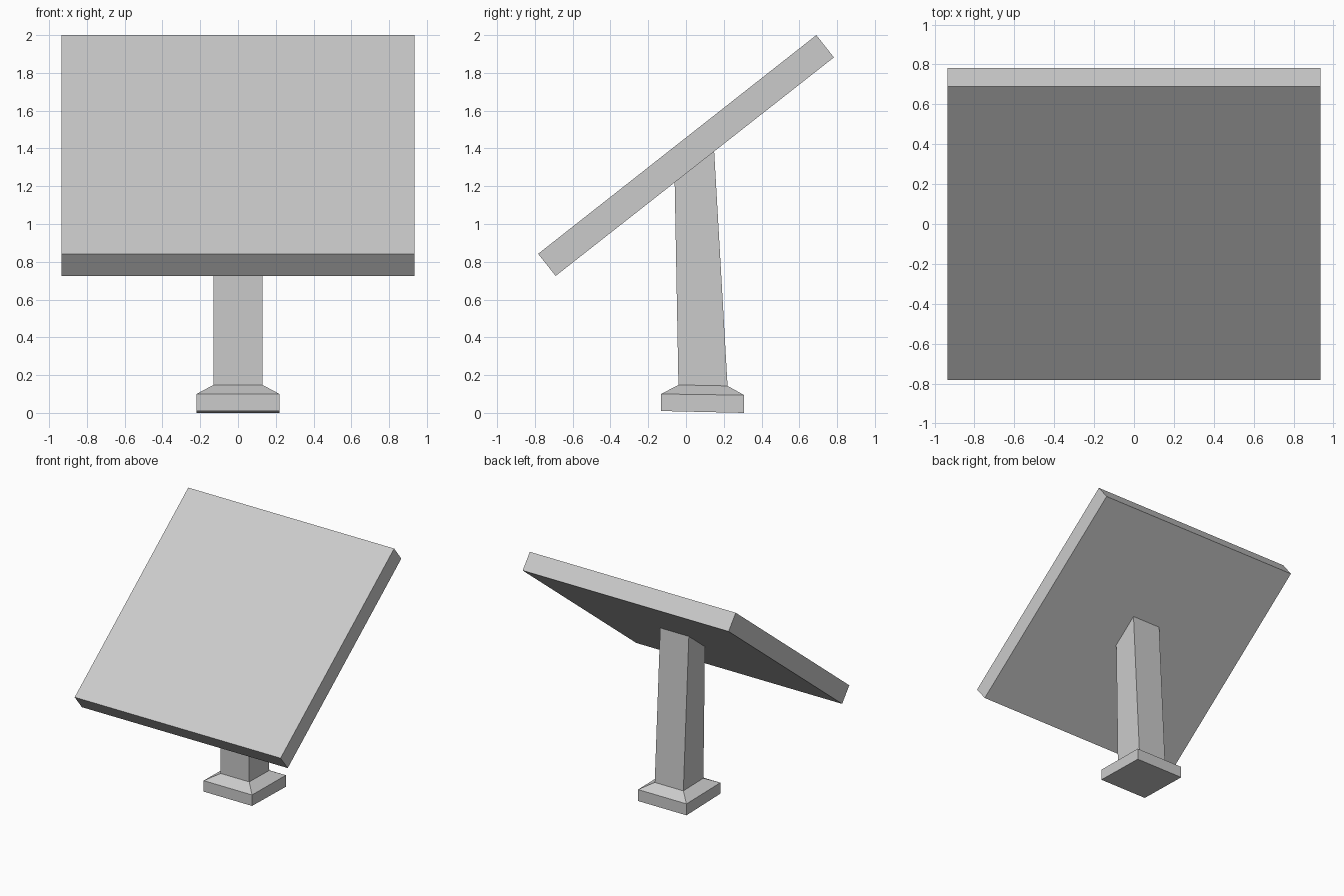
import bpy
import bmesh

cube = bpy.data.objects.get("Cube")
if cube:
    bpy.data.objects.remove(cube, do_unlink=True)

# Single flat grey
grey = bpy.data.materials.new("light_grey")
grey.use_nodes = True
colour = (0.6, 0.6, 0.6, 1.0)
grey.diffuse_color = colour
grey.node_tree.nodes["Principled BSDF"].inputs["Base Color"].default_value = colour


def loft(name, sections):
    """Join four-sided sections, each given as (half width, front (y, z), back (y, z))."""
    bm = bmesh.new()
    rings = []
    for half, front, back in sections:
        corners = [(-half, *front), (half, *front), (half, *back), (-half, *back)]
        rings.append([bm.verts.new(c) for c in corners])
    for low, high in zip(rings, rings[1:]):
        for i in range(4):
            j = (i + 1) % 4
            bm.faces.new((low[i], low[j], high[j], high[i]))
    bm.faces.new(reversed(rings[0]))
    bm.faces.new(rings[-1])
    bmesh.ops.recalc_face_normals(bm, faces=bm.faces)
    mesh = bpy.data.meshes.new(name)
    bm.to_mesh(mesh)
    bm.free()
    mesh.materials.append(grey)
    obj = bpy.data.objects.new(name, mesh)
    bpy.context.scene.collection.objects.link(obj)
    return obj


# Tilted slab
loft("tilted_panel", [
    (0.935, (-0.69, 0.725), (0.783, 1.882)),
    (0.935, (-0.783, 0.842), (0.69, 2.0)),
])

# Tapered post, cut to the slope of the panel
loft("post", [
    (0.13, (-0.04, 0.148), (0.22, 0.143)),
    (0.13, (-0.06, 1.222), (0.149, 1.386)),
])

# Foot with a sloped upper edge
loft("foot", [
    (0.22, (-0.132, 0.01), (0.308, 0.0)),
    (0.22, (-0.132, 0.1), (0.308, 0.094)),
    (0.13, (-0.04, 0.148), (0.22, 0.143)),
])
